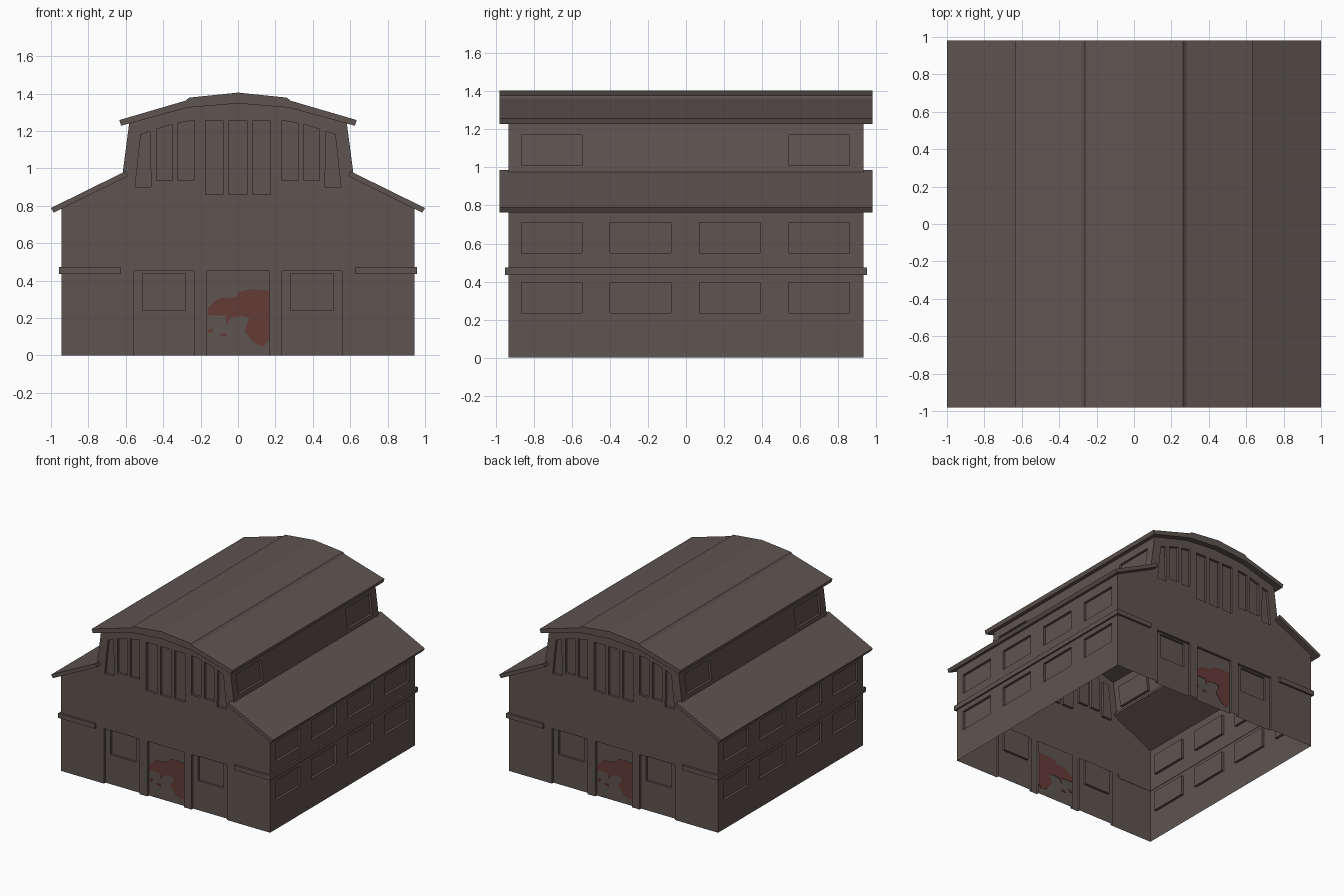
import bpy, bmesh, math

if "Cube" in bpy.data.objects:
    bpy.data.objects.remove(bpy.data.objects["Cube"])


def material(name, rgb):
    m = bpy.data.materials.new(name)
    m.diffuse_color = (*rgb, 1)
    m.use_nodes = True
    m.node_tree.nodes["Principled BSDF"].inputs["Base Color"].default_value = m.diffuse_color
    return m


BROWN = material("weathered_brown", (0.112, 0.090, 0.082))
RED = material("rust_red", (0.130, 0.044, 0.037))
Y = 0.933          # half length of the walls


def add_prism(bm, pts, axis, a, b):
    """Extrude a 2D outline from a to b: 'y' takes (x, z) points, 'x' takes (y, z)."""
    def co(p, t):
        return (p[0], t, p[1]) if axis == 'y' else (t, p[0], p[1])
    lo = [bm.verts.new(co(p, a)) for p in pts]
    hi = [bm.verts.new(co(p, b)) for p in pts]
    faces = [bm.faces.new(lo), bm.faces.new(hi[::-1])]
    n = len(pts)
    for i in range(n):
        j = (i + 1) % n
        faces.append(bm.faces.new((lo[i], hi[i], hi[j], lo[j])))
    bmesh.ops.recalc_face_normals(bm, faces=faces)


def make(name, prisms, mat=BROWN):
    bm = bmesh.new()
    for p in prisms:
        add_prism(bm, *p)
    me = bpy.data.meshes.new(name)
    bm.to_mesh(me)
    bm.free()
    me.materials.append(mat)
    ob = bpy.data.objects.new(name, me)
    bpy.context.collection.objects.link(ob)
    return ob


def mirrored(half):
    """Complete a symmetric outline given from the right side to the ridge."""
    return half + [(-x, z) for x, z in reversed(half) if x > 0]


def flip(pts):
    return [(-x, z) for x, z in pts]


def rect(x0, x1, z0, z1):
    return [(x0, z0), (x1, z0), (x1, z1), (x0, z1)]


def cut(ob, name, prisms):
    cutter = make(name, prisms)
    cutter.hide_render = True
    mod = ob.modifiers.new(name, 'BOOLEAN')
    mod.operation = 'DIFFERENCE'
    mod.solver = 'EXACT'
    mod.object = cutter
    bpy.ops.object.select_all(action='DESELECT')
    bpy.context.view_layer.objects.active = ob
    ob.select_set(True)
    bpy.ops.object.modifier_apply(modifier=mod.name)
    bpy.data.objects.remove(cutter)


def both_ends(pts, depth):
    """A recess cut into the front and back walls."""
    return [(pts, 'y', -1.2, -Y + depth), (pts, 'y', Y - depth, 1.2)]


# Walls: one gable-shaped body
walls = make("walls", [(mirrored([(0.943, 0), (0.943, 0.79), (0.618, 0.965),
                                  (0.582, 1.24), (0.27, 1.335), (0, 1.355)]), 'y', -Y, Y)])

# Three shallow ground-floor bays on each end
bays = []
for x0, x1 in ((-0.555, -0.235), (-0.165, 0.165), (0.235, 0.555)):
    bays += both_ends(rect(x0, x1, -0.1, 0.45), 0.02)
cut(walls, "bay_cutter", bays)

# End windows: shop windows, tall central lights, stepped side lights
holes = []
for x in (-0.127, 0, 0.127):
    holes += both_ends(rect(x - 0.048, x + 0.048, 0.86, 1.255), 0.02)
for pts in (rect(0.28, 0.51, 0.24, 0.438),
            [(0.235, 0.935), (0.32, 0.935), (0.32, 1.243), (0.235, 1.256)],
            [(0.35, 0.935), (0.435, 0.935), (0.435, 1.21), (0.35, 1.236)],
            [(0.465, 0.90), (0.55, 0.90), (0.52, 1.18), (0.47, 1.198)]):
    depth = 0.038 if pts[0][1] < 0.5 else 0.02
    holes += both_ends(pts, depth) + both_ends(flip(pts), depth)

# Side windows: two rows of four, plus two in the sloping clerestory
for y0, y1 in ((-0.865, -0.547), (-0.40, -0.08), (0.07, 0.39), (0.54, 0.86)):
    for z0, z1 in ((0.235, 0.395), (0.55, 0.71)):
        for s in (-1, 1):
            holes.append((rect(y0, y1, z0, z1), 'x', s * 0.923, s * 1.2))
    if abs(y0 + y1) > 1:
        slab = [(0.593, 1.01), (0.8, 1.01), (0.8, 1.17), (0.572, 1.17)]
        holes += [(slab, 'y', y0, y1), (flip(slab), 'y', y0, y1)]
cut(walls, "window_cutter", holes)

# The building is open underneath
bm = bmesh.new()
bm.from_mesh(walls.data)
floor = [f for f in bm.faces if f.normal.z < -0.9 and f.calc_center_median().z < 0.01]
bmesh.ops.delete(bm, geom=floor, context='FACES')
bm.to_mesh(walls.data)
bm.free()

# Lower side roofs
eave = [(0.985, 0.763), (1.0, 0.788), (0.60, 0.985), (0.59, 0.958)]
make("lower_roofs", [(eave, 'y', -0.98, 0.98), (flip(eave), 'y', -0.98, 0.98)])

# Upper bowed roof with a raised crown
top = mirrored([(0.625, 1.228), (0.635, 1.258), (0.28, 1.362), (0.262, 1.378), (0, 1.405)])
under = [(-0.27, 1.325), (0, 1.347), (0.27, 1.325)]
make("upper_roof", [(top + under, 'y', -0.98, 0.98)])

# String course along the sides, returning on to each end
band = []
for s in (-1, 1):
    band.append((rect(-0.95, 0.95, 0.435, 0.473), 'x', s * 0.94, s * 0.957))
    for e in (-1, 1):
        band.append((rect(s * 0.628, s * 0.94, 0.435, 0.473), 'y', e * 0.93, e * 0.95))
make("string_course", band)

# Worn red paint on the two doors, turned half round at the back
patch = [(-0.165, 0.215), (-0.162, 0.25), (-0.12, 0.295), (-0.09, 0.308), (-0.01, 0.312),
         (0.005, 0.34), (0.08, 0.355), (0.165, 0.345), (0.165, 0.08), (0.135, 0.045),
         (0.08, 0.07), (0.035, 0.13), (0.06, 0.20), (0.02, 0.21), (-0.04, 0.20),
         (-0.06, 0.165), (-0.07, 0.212)]
spots = [[(-0.165, 0.14), (-0.13, 0.145), (-0.14, 0.12), (-0.16, 0.122)],
         [(-0.10, 0.10), (-0.06, 0.105), (-0.065, 0.12), (-0.09, 0.118)]]
paint = []
for pts in [patch] + spots:
    y = Y - 0.02
    paint += [(pts, 'y', -y - 0.003, -y + 0.003), (flip(pts), 'y', y - 0.003, y + 0.003)]
make("door_paint", paint, RED)
